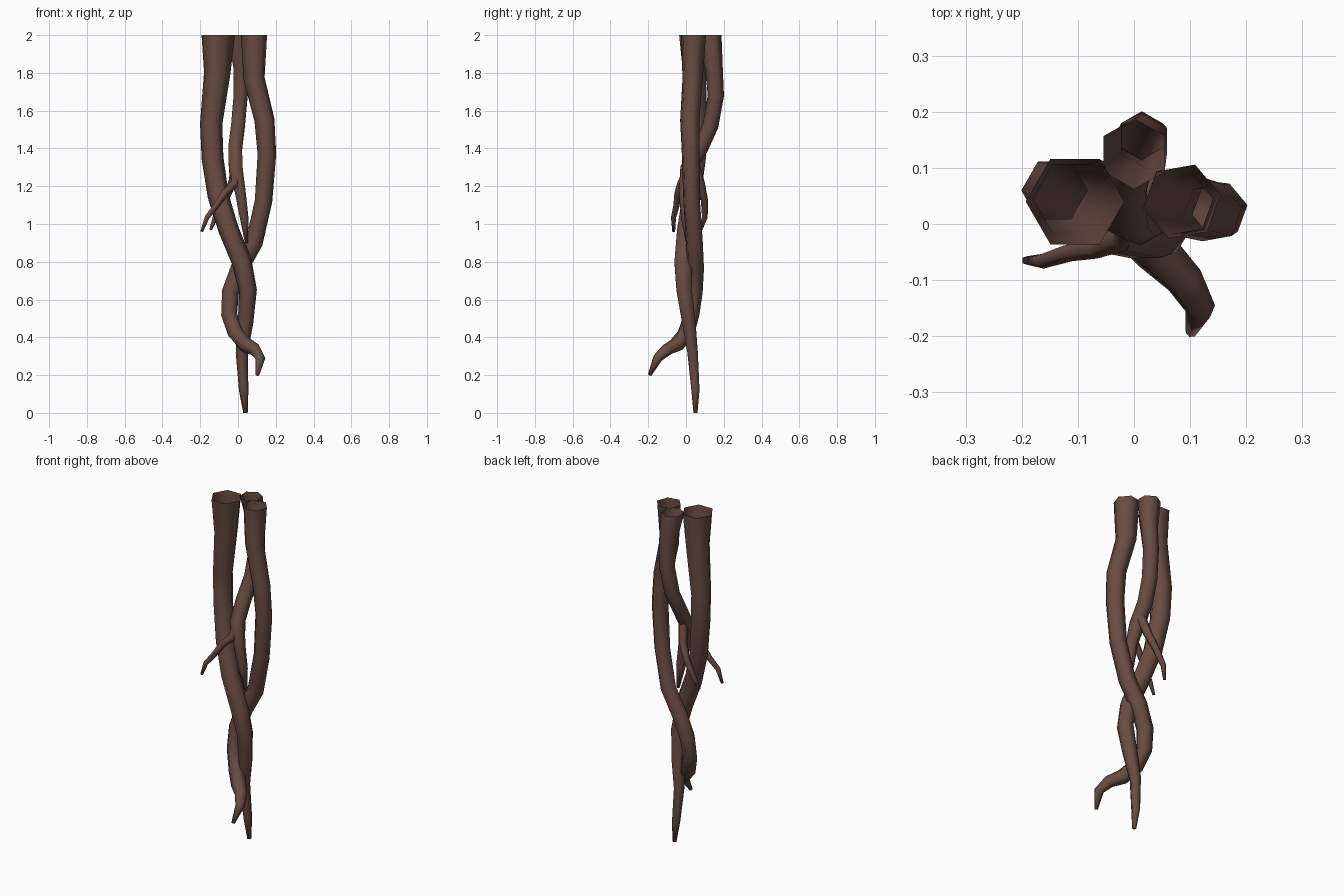
import bpy, bmesh, math
from mathutils import Vector

cube = bpy.data.objects.get("Cube")
if cube:
    bpy.data.objects.remove(cube, do_unlink=True)

bark = bpy.data.materials.new("brown bark")
bark.use_nodes = True
bark.diffuse_color = (0.14, 0.072, 0.054, 1)
bark.node_tree.nodes["Principled BSDF"].inputs["Base Color"].default_value = bark.diffuse_color


def root(name, path, turn=0, sides=6):
    """Tapered tube along (x, y, z, radius) points: open first end, closed tip."""
    bm = bmesh.new()
    pts = [Vector(p[:3]) for p in path]
    rings = []
    for i, p in enumerate(pts):
        t = (pts[min(i + 1, len(pts) - 1)] - pts[max(i - 1, 0)]).normalized()
        if i == 0 and p.z > 1.9:
            t = Vector((0, 0, -1))      # flat horizontal cut at the top
        u = Vector((1, 0, 0))
        u = (u - t * u.dot(t)).normalized()
        v = u.cross(t)
        ring = []
        for k in range(sides):
            a = math.radians(turn) + math.tau * k / sides
            ring.append(bm.verts.new(p + (u * math.cos(a) + v * math.sin(a)) * path[i][3]))
        rings.append(ring)
    for a, b in zip(rings, rings[1:]):
        for k in range(sides):
            n = (k + 1) % sides
            bm.faces.new((a[k], b[k], b[n], a[n]))
    bm.faces.new(rings[-1])
    bmesh.ops.recalc_face_normals(bm, faces=bm.faces)
    # an open tube: make sure the side walls face outwards
    f = bm.faces[0]
    if f.normal.dot(f.calc_center_median() - (pts[0] + pts[1]) / 2) < 0:
        bmesh.ops.reverse_faces(bm, faces=bm.faces)
    mesh = bpy.data.meshes.new(name)
    bm.to_mesh(mesh)
    bm.free()
    mesh.materials.append(bark)
    obj = bpy.data.objects.new(name, mesh)
    bpy.context.collection.objects.link(obj)
    for poly in mesh.polygons:
        poly.use_smooth = True
    return obj


# Thick root that ends in the lowest tip
root("long_root", [
    (-.105, .04, 2, .088), (-.11, .045, 1.8, .07), (-.142, .06, 1.53, .059),
    (-.135, .055, 1.35, .058), (-.105, .03, 1.15, .056), (-.05, .0, .97, .054),
    (.02, -.015, .8, .053), (.053, -.01, .65, .047), (.04, .015, .48, .041),
    (.02, .035, .32, .032), (.03, .05, .12, .025), (.04, .05, .0, .012)])

# Root that twists behind, then curls forward as a hook
root("hooked_root", [
    (.085, .04, 2, .07), (.085, .035, 1.77, .057), (.14, .02, 1.55, .054),
    (.153, .025, 1.37, .05), (.135, .03, 1.12, .047), (.085, .045, .9, .047),
    (.01, .05, .77, .048), (-.04, .045, .64, .046), (-.047, .03, .52, .043),
    (-.01, .0, .42, .046), (.04, -.05, .36, .042), (.09, -.1, .335, .034),
    (.118, -.15, .29, .027), (.102, -.193, .2, .01)], turn=10)

# Thinner back root, running down through the gap
root("back_root", [
    (.0, .125, 2, .063), (.018, .148, 1.82, .047), (.014, .158, 1.68, .043),
    (.0, .13, 1.52, .042), (-.015, .075, 1.4, .042), (-.012, .01, 1.29, .042),
    (.012, -.005, 1.17, .033), (.033, .0, 1.03, .026), (.045, .01, .9, .009)], turn=30)

# Side shoots of the back root
root("front_shoot", [
    (.0, .02, 1.3, .026), (-.02, -.025, 1.21, .024), (-.07, -.042, 1.165, .02),
    (-.115, -.05, 1.1, .017), (-.165, -.066, 1.035, .014), (-.193, -.065, .96, .008)], sides=5)
root("back_shoot", [
    (-.01, .04, 1.33, .03), (-.03, .075, 1.22, .025), (-.07, .097, 1.13, .02),
    (-.12, .1, 1.04, .016), (-.145, .08, .97, .008)], sides=5)
